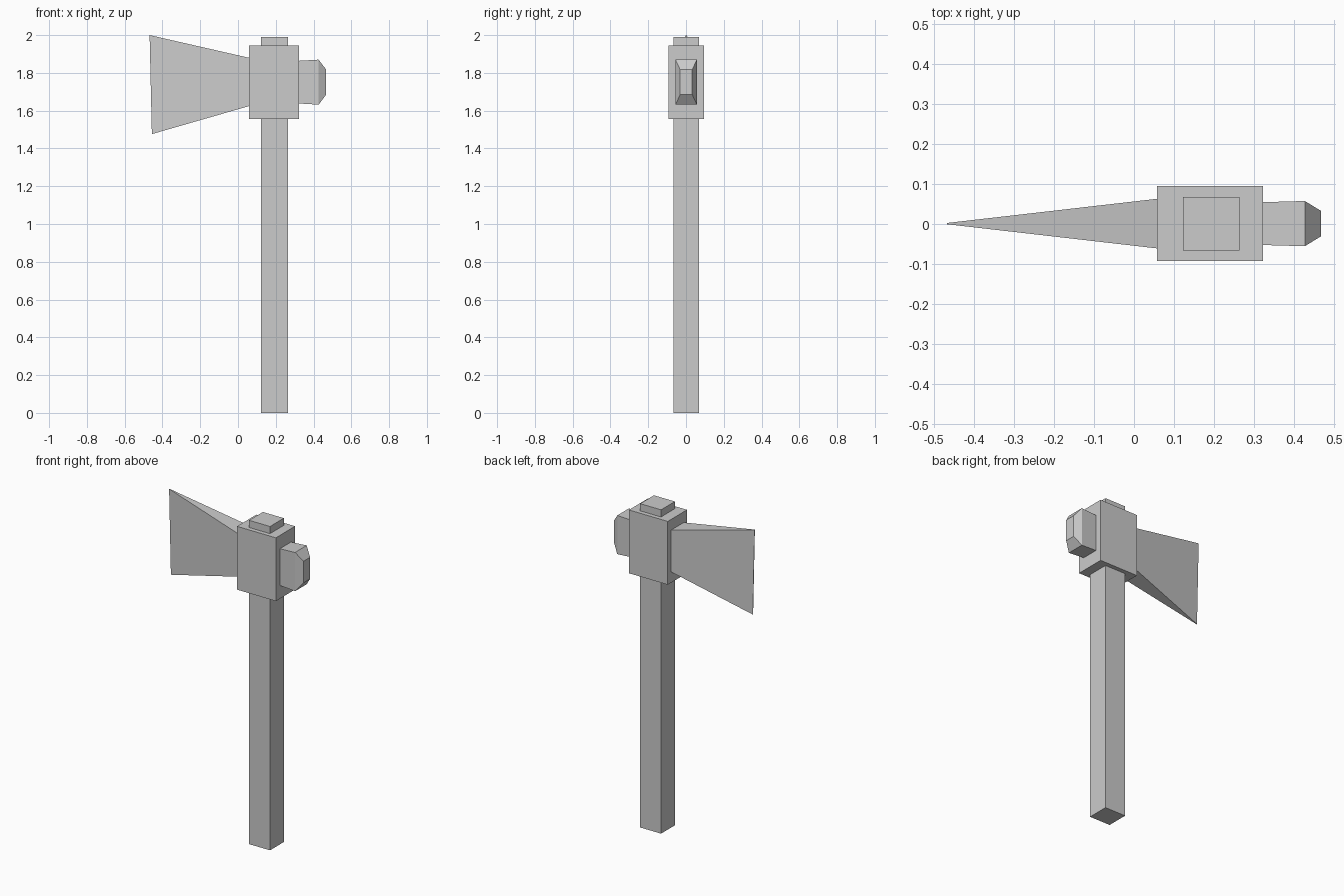
import bpy, bmesh

if "Cube" in bpy.data.objects:
    bpy.data.objects.remove(bpy.data.objects["Cube"])

CY = 0.001  # shared centre line in y


def loft(name, sections):
    """Skin four-cornered sections along x. Each is
    (x at bottom, x at top, half width, z bottom, z top)."""
    bm = bmesh.new()
    rings = []
    for xb, xt, w, z0, z1 in sections:
        corners = [(xb, -w, z0), (xb, w, z0), (xt, w, z1), (xt, -w, z1)]
        rings.append([bm.verts.new((x, CY + y, z)) for x, y, z in corners])
    for a, b in zip(rings, rings[1:]):
        for i in range(4):
            j = (i + 1) % 4
            bm.faces.new((a[i], a[j], b[j], b[i]))
    bm.faces.new(rings[0])
    bm.faces.new(rings[-1])
    bmesh.ops.recalc_face_normals(bm, faces=bm.faces)
    mesh = bpy.data.meshes.new(name)
    bm.to_mesh(mesh)
    bm.free()
    obj = bpy.data.objects.new(name, mesh)
    bpy.context.collection.objects.link(obj)
    return obj


def box(name, x0, x1, w, z0, z1):
    return loft(name, [(x0, x0, w, z0, z1), (x1, x1, w, z0, z1)])


# Square handle running up through the head
box("handle", 0.122, 0.264, 0.067, 0.0, 1.99)

# Block that wraps the handle
box("head_block", 0.058, 0.322, 0.0935, 1.557, 1.946)

# Blade flaring out to a thin, slightly slanted cutting edge
loft("blade", [(0.058, 0.058, 0.062, 1.624, 1.88),
               (-0.456, -0.468, 0.0015, 1.476, 2.0)])

# Hammer butt with a chamfered end
loft("hammer_butt", [(0.322, 0.322, 0.0535, 1.638, 1.864),
                     (0.427, 0.427, 0.0565, 1.632, 1.87),
                     (0.467, 0.467, 0.032, 1.685, 1.817)])
